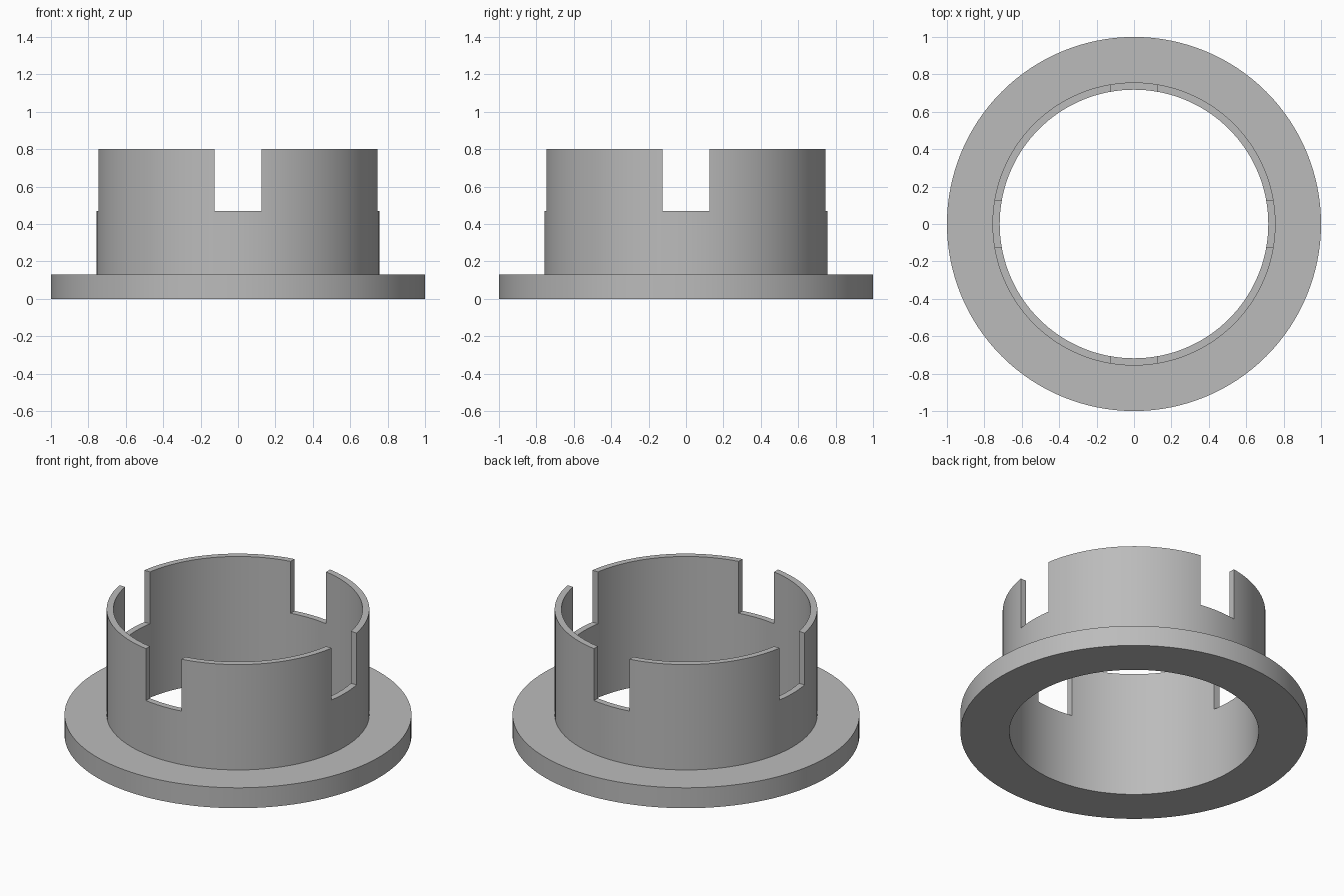
import bpy, bmesh
from math import cos, sin, pi, radians

SEGMENTS = 128
BORE, SLEEVE, FLANGE = 0.718, 0.757, 1.0
FLANGE_TOP, SLOT_FLOOR, TOP = 0.13, 0.47, 0.8
SLOT_WIDTH = 0.25

if "Cube" in bpy.data.objects:
    bpy.data.objects.remove(bpy.data.objects["Cube"], do_unlink=True)

# Plain grey material
grey = bpy.data.materials.new("plain grey")
grey.use_nodes = True
colour = (0.5, 0.5, 0.5, 1)
grey.diffuse_color = colour
grey.node_tree.nodes["Principled BSDF"].inputs["Base Color"].default_value = colour


def lathe(name, profile):
    """Spin a closed (radius, height) profile about z."""
    bm = bmesh.new()
    rings = []
    for i in range(SEGMENTS):
        a = 2 * pi * i / SEGMENTS
        rings.append([bm.verts.new((r * cos(a), r * sin(a), z)) for r, z in profile])
    n = len(profile)
    for i, ring in enumerate(rings):
        nxt = rings[(i + 1) % SEGMENTS]
        for j in range(n):
            k = (j + 1) % n
            bm.faces.new((ring[j], nxt[j], nxt[k], ring[k]))
    bmesh.ops.recalc_face_normals(bm, faces=bm.faces)
    mesh = bpy.data.meshes.new(name)
    bm.to_mesh(mesh)
    bm.free()
    mesh.materials.append(grey)
    obj = bpy.data.objects.new(name, mesh)
    bpy.context.collection.objects.link(obj)
    return obj


# Flanged sleeve in one piece
collar = lathe("flanged_collar", [
    (BORE, 0), (FLANGE, 0), (FLANGE, FLANGE_TOP),
    (SLEEVE, FLANGE_TOP), (SLEEVE, TOP), (BORE, TOP)])

# Two crossing bars cut the four slots in the rim
cutters = []
for name, size in (("slot_cutter_x", (2, SLOT_WIDTH, 1)),
                   ("slot_cutter_y", (SLOT_WIDTH, 2, 1))):
    bpy.ops.mesh.primitive_cube_add(size=1, location=(0, 0, SLOT_FLOOR + 0.5))
    cutter = bpy.context.object
    cutter.name = name
    cutter.scale = size
    cutter.hide_render = True
    cutter.data.materials.append(grey)
    cut = collar.modifiers.new(name, "BOOLEAN")
    cut.operation = "DIFFERENCE"
    cut.solver = "EXACT"
    cut.object = cutter
    cutters.append(cutter)

# Apply the cuts, then smooth the round walls
bpy.ops.object.select_all(action="DESELECT")
collar.select_set(True)
bpy.context.view_layer.objects.active = collar
for modifier in list(collar.modifiers):
    bpy.ops.object.modifier_apply(modifier=modifier.name)
for cutter in cutters:
    bpy.data.objects.remove(cutter, do_unlink=True)
bpy.ops.object.shade_smooth_by_angle(angle=radians(30))
